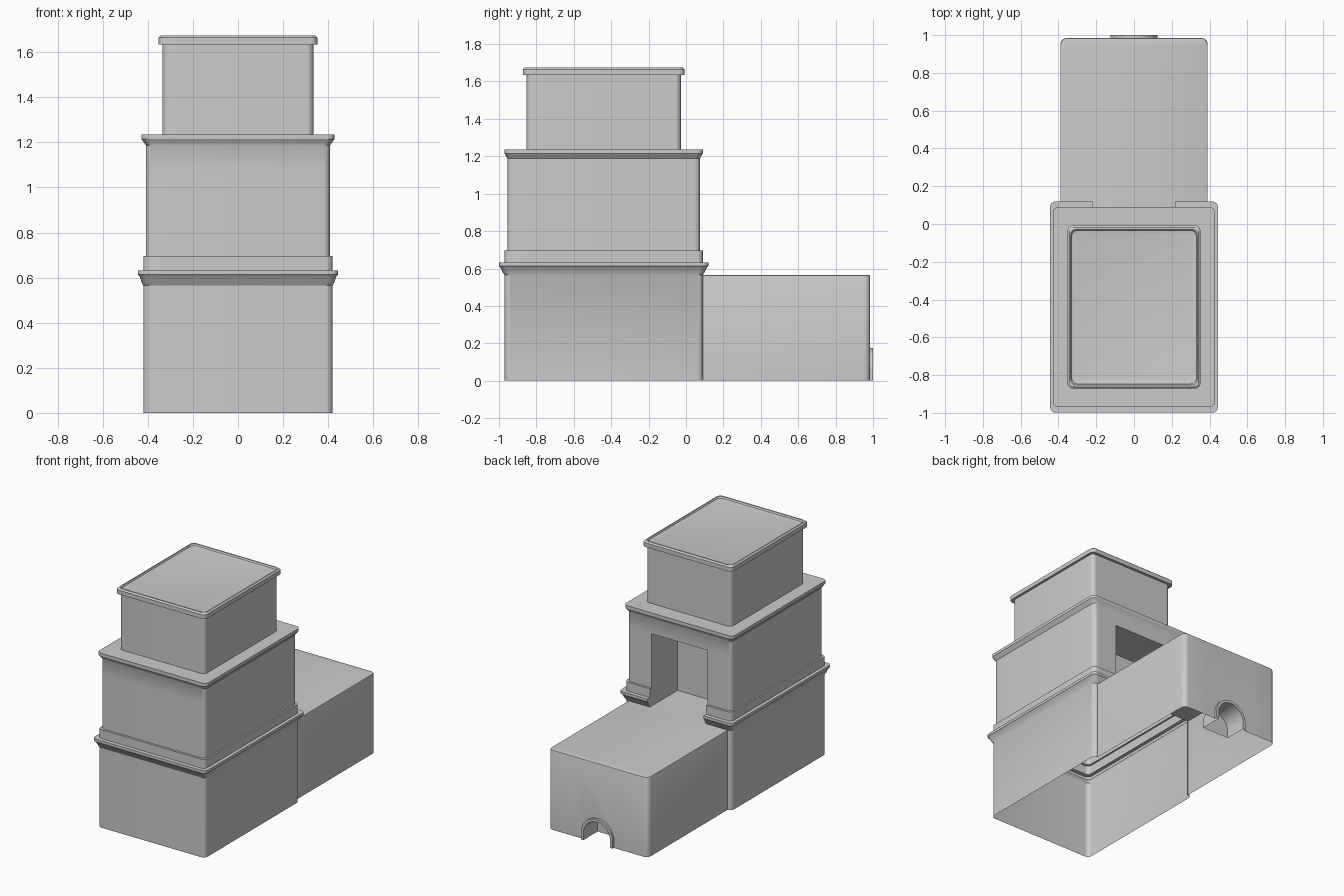
import bpy, bmesh, math

if "Cube" in bpy.data.objects:
    bpy.data.objects.remove(bpy.data.objects["Cube"])

CY = -0.44            # centre of the tower in y
DOOR = 0.22           # half width of the doorway
ROOF, LINTEL = 0.565, 1.08
NICHE_Y = -0.22       # back of the doorway recess


def finish(name, bm, angle=30):
    bmesh.ops.remove_doubles(bm, verts=bm.verts, dist=0.0002)
    bmesh.ops.recalc_face_normals(bm, faces=bm.faces)
    mesh = bpy.data.meshes.new(name)
    bm.to_mesh(mesh)
    bm.free()
    ob = bpy.data.objects.new(name, mesh)
    bpy.context.collection.objects.link(ob)
    bpy.ops.object.select_all(action='DESELECT')
    ob.select_set(True)
    bpy.context.view_layer.objects.active = ob
    bpy.ops.object.shade_smooth_by_angle(angle=math.radians(angle))
    return ob


def arc(cx, cy, r, a0, a1, n=6):
    return [(cx + r * math.cos(math.radians(a0 + (a1 - a0) * i / n)),
             cy + r * math.sin(math.radians(a0 + (a1 - a0) * i / n))) for i in range(n + 1)]


def section(hx, hy, r=0.03):
    # rounded rectangle; the first four points lie on the back edge
    k = min(0.385, hx - r - 0.002)
    pts = [(x, CY + hy) for x in (k, DOOR, -DOOR, -k)]
    for sx, sy, a in ((-1, 1, 90), (-1, -1, 180), (1, -1, 270), (1, 1, 0)):
        pts += arc(sx * (hx - r), CY + sy * (hy - r), r, a, a + 90)
    return pts


# Tower: stacked tiers with cornices (half width, half depth, height)
levels = [
    (0.42, 0.53, 0), (0.42, 0.53, ROOF), (0.428, 0.54, 0.58), (0.436, 0.552, 0.605),
    (0.444, 0.559, 0.613), (0.444, 0.559, 0.632), (0.42, 0.53, 0.632), (0.42, 0.53, 0.695),
    (0.408, 0.515, 0.695), (0.408, 0.515, LINTEL), (0.408, 0.515, 1.187),
    (0.418, 0.521, 1.2), (0.428, 0.53, 1.215), (0.428, 0.53, 1.236),
    (0.335, 0.413, 1.236), (0.335, 0.413, 1.635), (0.352, 0.432, 1.635),
    (0.352, 0.432, 1.665), (0.342, 0.422, 1.674), (0.335, 0.412, 1.674),
    (0.330, 0.406, 1.664), (0.315, 0.388, 1.660)]
bm = bmesh.new()
rings = [[bm.verts.new((x, y, z)) for x, y in section(hx, hy)] for hx, hy, z in levels]
n = len(rings[0])
for lv, (a, b) in enumerate(zip(rings, rings[1:])):
    z = levels[lv][2]
    for i in range(n):
        j = (i + 1) % n
        if (z < ROOF and i < 3) or (ROOF <= z < LINTEL and i == 1):
            continue    # openings to the annex and for the doorway
        bm.faces.new((a[i], a[j], b[j], b[i]))
bm.faces.new(rings[-1])
finish("tower", bm)

# Doorway recess: jambs follow the cornice profile, plus floor, back and ceiling
bm = bmesh.new()
prof = [(CY + hy, z) for hx, hy, z in levels if ROOF <= z <= LINTEL]
prof += [(NICHE_Y, LINTEL), (NICHE_Y, ROOF)]
right = [bm.verts.new((DOOR, y, z)) for y, z in prof]
left = [bm.verts.new((-DOOR, y, z)) for y, z in prof]
bm.faces.new(right)
bm.faces.new(left[::-1])
for i in (-3, -2, -1):
    bm.faces.new((right[i], right[i + 1], left[i + 1], left[i]))
ob = finish("doorway_recess", bm)
ob.data.flip_normals()

# Annex: low block behind the tower, open below and towards the tower
BACK, W, ARCH, LEG, STRIP = 0.985, 0.39, 0.125, 0.05, 0.2


def annex_outline(inset):
    w, b, r = W - inset, BACK - inset, 0.035
    return ([(w, 0.09)] + arc(w - r, b - r, r, 0, 90) + [(STRIP, b), (-STRIP, b)]
            + arc(-w + r, b - r, r, 90, 180) + [(-w, 0.09)])


def arch_points(r):
    return [(r, 0)] + [(x, z) for x, z in arc(0, LEG, r, 0, 180, 24)] + [(-r, 0)]


bm = bmesh.new()
rings = [[bm.verts.new((x, y, z)) for x, y in annex_outline(ins)]
         for ins, z in ((0, 0), (0, 0.558), (0.002, 0.563), (0.007, ROOF))]
for lv, (a, b) in enumerate(zip(rings, rings[1:])):
    for i in range(len(a) - 1):
        if lv == 0 and abs(a[i].co.x - STRIP) < 1e-5:
            # back wall panel with the arch cut out
            hole = [bm.verts.new((x, BACK, z)) for x, z in arch_points(ARCH)]
            bm.faces.new([a[i], b[i], b[i + 1], a[i + 1]] + hole[::-1])
        else:
            bm.faces.new((a[i], a[i + 1], b[i + 1], b[i]))
bm.faces.new(rings[-1])
finish("annex", bm)

# Arched niche with a raised frame
bm = bmesh.new()
steps = [(ARCH, BACK), (ARCH, 1.0), (0.105, 1.0), (0.105, 0.84)]
rings = [[bm.verts.new((x, y, z)) for x, z in arch_points(r)] for r, y in steps]
for a, b in zip(rings, rings[1:]):
    for i in range(len(a) - 1):
        bm.faces.new((a[i], a[i + 1], b[i + 1], b[i]))
bm.faces.new(rings[-1])
finish("arched_niche", bm)
